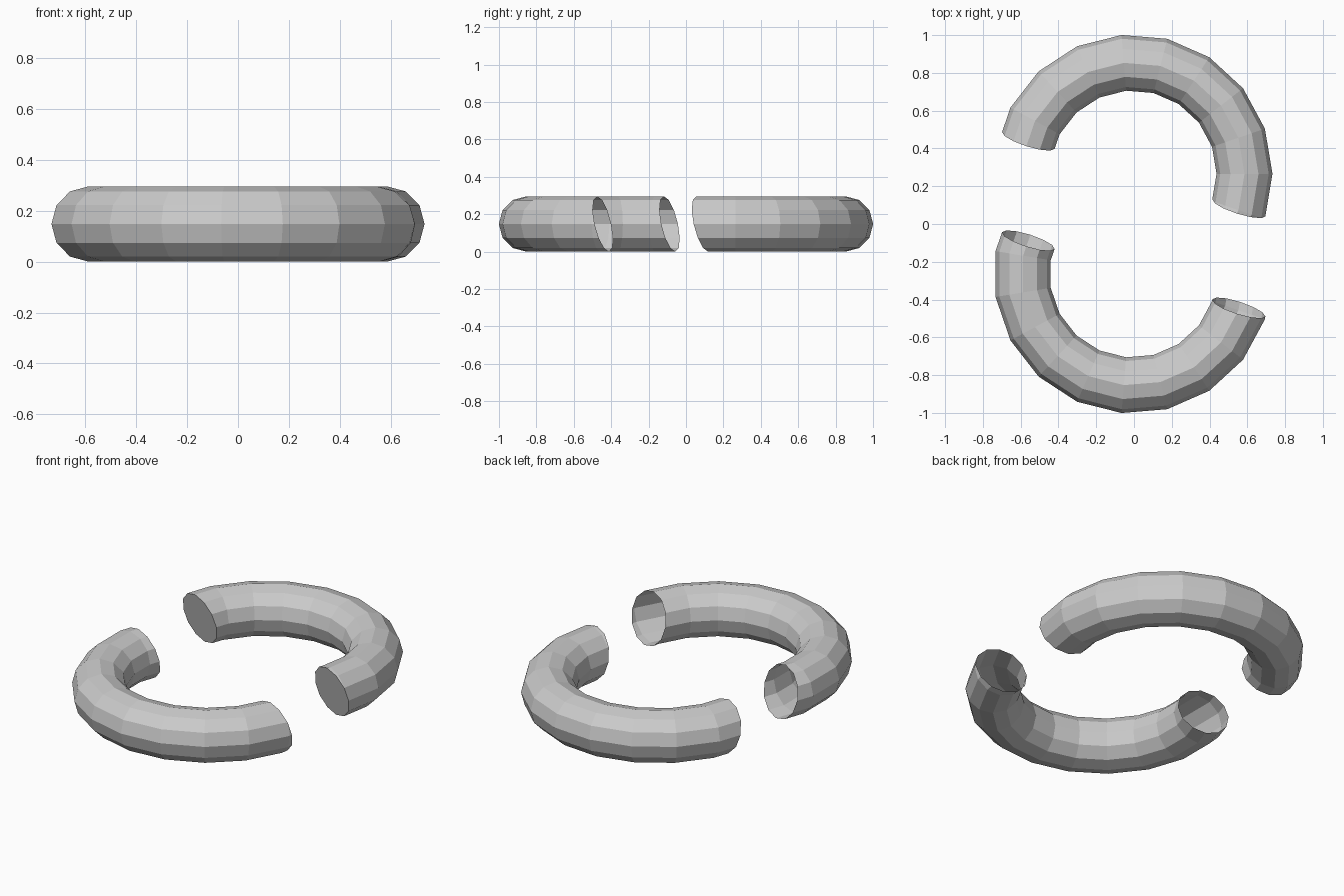
import bpy, bmesh
from math import cos, sin, tau
from mathutils import Vector

if "Cube" in bpy.data.objects:
    bpy.data.objects.remove(bpy.data.objects["Cube"])

MAJOR, MINOR = 0.59, 0.148
RING_SEGS, TUBE_SEGS = 19, 12
CUT_NORMAL = Vector((0.32, 1.0, 0.23)).normalized()


def half_ring(name, side, capped):
    """Torus cut in half by a slanted plane, then moved apart along y."""
    bm = bmesh.new()
    rings = []
    for i in range(RING_SEGS):
        a = tau * i / RING_SEGS
        ring = []
        for j in range(TUBE_SEGS):
            t = tau * j / TUBE_SEGS
            d = MAJOR + MINOR * cos(t)
            ring.append(bm.verts.new((d * cos(a), d * sin(a), MINOR * sin(t))))
        rings.append(ring)
    for i in range(RING_SEGS):
        p, q = rings[i], rings[(i + 1) % RING_SEGS]
        for j in range(TUBE_SEGS):
            k = (j + 1) % TUBE_SEGS
            bm.faces.new((p[j], q[j], q[k], p[k]))

    # slanted cut, keeping one side
    cut = bmesh.ops.bisect_plane(
        bm, geom=bm.verts[:] + bm.edges[:] + bm.faces[:], dist=1e-5,
        plane_co=(0, 0, 0), plane_no=CUT_NORMAL,
        clear_inner=side > 0, clear_outer=side < 0)
    if capped:
        edges = [e for e in bm.edges if e.is_boundary]
        bmesh.ops.holes_fill(bm, edges=edges, sides=0)
        bmesh.ops.recalc_face_normals(bm, faces=bm.faces[:])

    mesh = bpy.data.meshes.new(name)
    bm.to_mesh(mesh)
    bm.free()
    obj = bpy.data.objects.new(name, mesh)
    obj.location = (-0.005, side * 0.265, MINOR)
    bpy.context.collection.objects.link(obj)
    return obj


# back half has closed ends, front half is an open tube
half_ring("back_half_ring", 1, True)
half_ring("front_half_ring", -1, False)
